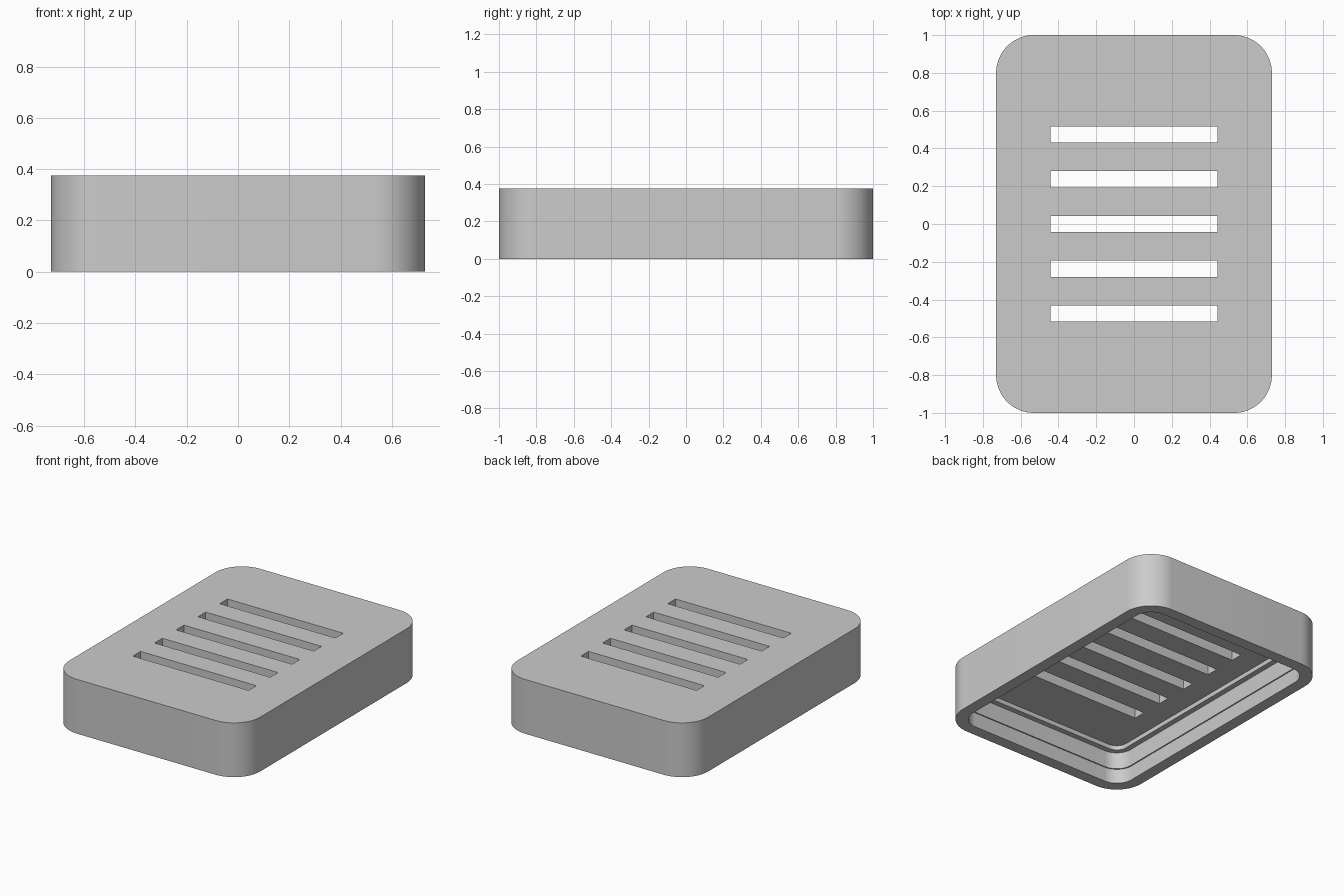
import bpy, bmesh, math

cube = bpy.data.objects.get("Cube")
if cube:
    bpy.data.objects.remove(cube, do_unlink=True)

HALF_X, HALF_Y, HEIGHT, RADIUS = 0.73, 1.0, 0.375, 0.2
CORNER_STEPS = 16

grey = bpy.data.materials.new("plain grey")
grey.use_nodes = True
colour = (0.6, 0.6, 0.6, 1)
grey.diffuse_color = colour
grey.node_tree.nodes["Principled BSDF"].inputs["Base Color"].default_value = colour


def rounded_ring(bm, inset, z):
    """Ring of vertices around a rounded rectangle, inset from the outer wall."""
    r = RADIUS - inset
    ring = []
    for quarter, (sx, sy) in enumerate([(1, 1), (-1, 1), (-1, -1), (1, -1)]):
        for i in range(CORNER_STEPS + 1):
            a = math.pi / 2 * (quarter + i / CORNER_STEPS)
            ring.append(bm.verts.new((sx * (HALF_X - RADIUS) + r * math.cos(a),
                                      sy * (HALF_Y - RADIUS) + r * math.sin(a), z)))
    return ring


def make_object(name, bm):
    bmesh.ops.recalc_face_normals(bm, faces=bm.faces)
    mesh = bpy.data.meshes.new(name)
    bm.to_mesh(mesh)
    bm.free()
    mesh.materials.append(grey)
    obj = bpy.data.objects.new(name, mesh)
    bpy.context.collection.objects.link(obj)
    return obj


# Hollow cover: top, outer wall, rim, stepped inner wall, ledge, ceiling
profile = [(0, HEIGHT), (0, 0), (0.08, 0), (0.08, 0.1), (0.088, 0.1),
           (0.088, 0.215), (0.125, 0.215), (0.125, 0.245)]
bm = bmesh.new()
rings = [rounded_ring(bm, inset, z) for inset, z in profile]
for a, b in zip(rings, rings[1:]):
    for i in range(len(a)):
        j = (i + 1) % len(a)
        bm.faces.new((a[i], a[j], b[j], b[i]))
bm.faces.new(rings[0])
bm.faces.new(rings[-1])
cover = make_object("slotted_cover", bm)

# Five evenly spaced slots through the top
bm = bmesh.new()
for k in range(-2, 3):
    slot = bmesh.ops.create_cube(bm, size=1)["verts"]
    bmesh.ops.scale(bm, verts=slot, vec=(0.885, 0.085, 0.4))
    bmesh.ops.translate(bm, verts=slot, vec=(0, k * 0.237, 0.32))
cutter = make_object("slot_cutter", bm)
cutter.hide_render = True

cut = cover.modifiers.new("slots", 'BOOLEAN')
cut.operation = 'DIFFERENCE'
cut.solver = 'EXACT'
cut.object = cutter
bpy.ops.object.select_all(action='DESELECT')
cover.select_set(True)
bpy.context.view_layer.objects.active = cover
bpy.ops.object.modifier_apply(modifier=cut.name)
bpy.data.objects.remove(cutter, do_unlink=True)

# Smooth corners, crisp edges
bpy.ops.object.shade_smooth_by_angle(angle=math.radians(30))
